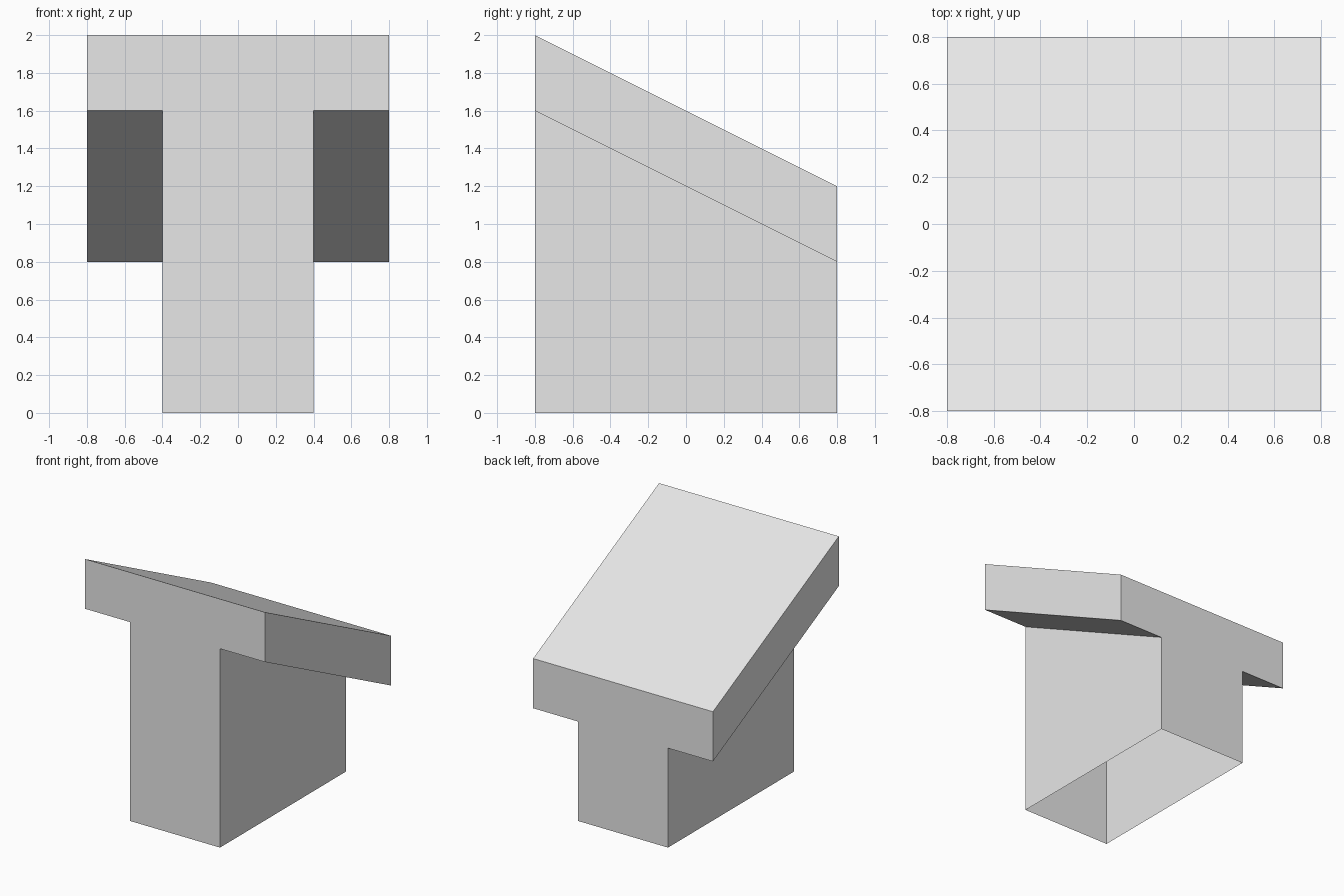
import bpy
import bmesh

cube = bpy.data.objects.get("Cube")
if cube:
    bpy.data.objects.remove(cube, do_unlink=True)

HALF_DEPTH = 0.8
STEM = 0.4      # half width of the stem
ROOF = 0.8      # half width of the roof
THICK = 0.4     # roof thickness

# Plain grey material
grey = bpy.data.materials.new("light grey")
grey.use_nodes = True
colour = (0.8, 0.8, 0.8, 1)
grey.diffuse_color = colour
grey.node_tree.nodes["Principled BSDF"].inputs["Base Color"].default_value = colour


def t_section(bm, y, top):
    """T-shaped cross-section, listed from one foot round to the other."""
    under = top - THICK
    half = [(STEM, 0), (STEM, under), (ROOF, under), (ROOF, top)]
    points = half + [(-x, z) for x, z in reversed(half)]
    return [bm.verts.new((x, y, z)) for x, z in points]


# One shell: sloping roof on a hollow stem with an open bottom
bm = bmesh.new()
front = t_section(bm, -HALF_DEPTH, 2.0)
back = t_section(bm, HALF_DEPTH, 1.2)
bm.faces.new(front)
bm.faces.new(list(reversed(back)))
for i in range(len(front) - 1):
    bm.faces.new((front[i + 1], front[i], back[i], back[i + 1]))
bmesh.ops.recalc_face_normals(bm, faces=bm.faces[:])

mesh = bpy.data.meshes.new("sloped_t_block")
bm.to_mesh(mesh)
bm.free()
mesh.materials.append(grey)
block = bpy.data.objects.new("sloped_t_block", mesh)
bpy.context.collection.objects.link(block)
